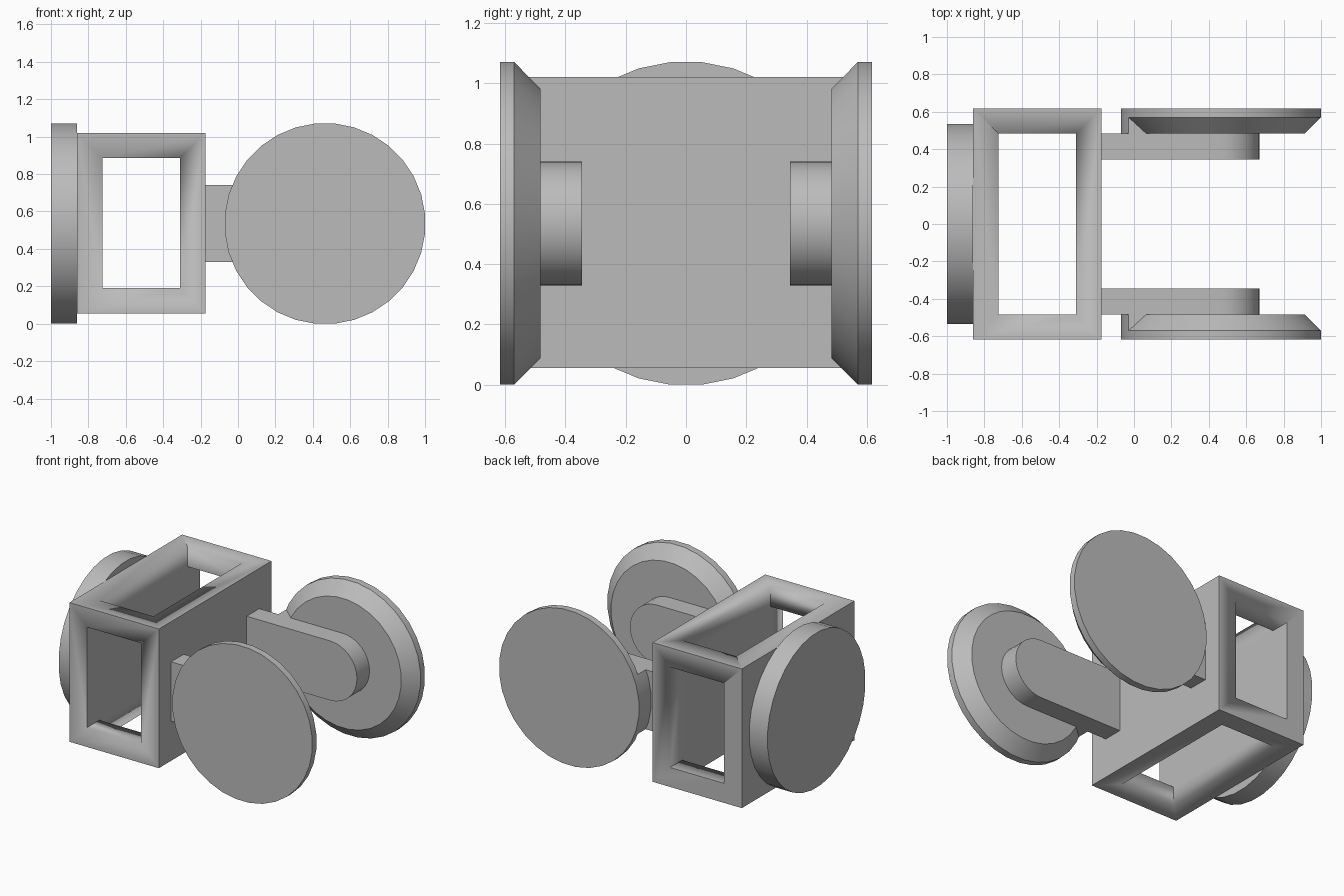
import bpy, bmesh, math
from mathutils import Vector

cube = bpy.data.objects.get("Cube")
if cube:
    bpy.data.objects.remove(cube, do_unlink=True)

grey = bpy.data.materials.new("plain_grey")
grey.use_nodes = True
grey.diffuse_color = (0.5, 0.5, 0.5, 1)
grey.node_tree.nodes["Principled BSDF"].inputs["Base Color"].default_value = (0.5, 0.5, 0.5, 1)

MID = 0.535                # height of all wheel and arm centres
WHEEL_X = 0.465            # side wheel centre
SEG = 32
R = 0.535 / math.cos(math.pi / SEG)
ARM_R = 0.206


def loft(name, loops):
    """Join equal-length loops of points into a capped solid."""
    bm = bmesh.new()
    rings = [[bm.verts.new(p) for p in loop] for loop in loops]
    n = len(rings[0])
    for a, b in zip(rings, rings[1:]):
        for i in range(n):
            j = (i + 1) % n
            bm.faces.new((a[i], a[j], b[j], b[i]))
    bm.faces.new(rings[0])
    bm.faces.new(rings[-1])
    bmesh.ops.recalc_face_normals(bm, faces=bm.faces)
    mesh = bpy.data.meshes.new(name)
    bm.to_mesh(mesh)
    bm.free()
    mesh.materials.append(grey)
    obj = bpy.data.objects.new(name, mesh)
    bpy.context.collection.objects.link(obj)
    bpy.ops.object.select_all(action='DESELECT')
    obj.select_set(True)
    bpy.context.view_layer.objects.active = obj
    bpy.ops.object.shade_smooth_by_angle(angle=math.radians(30))
    return obj


def box(name, lo, hi):
    corners = ((lo[0], lo[1]), (hi[0], lo[1]), (hi[0], hi[1]), (lo[0], hi[1]))
    return loft(name, [[Vector((x, y, z)) for x, y in corners] for z in (lo[2], hi[2])])


def circle(r):
    step = math.tau / SEG
    return [(r * math.cos((i + .5) * step), r * math.sin((i + .5) * step)) for i in range(SEG)]


def upright(outline, y):
    """Place a flat outline in a plane facing the front, around the wheel centre."""
    return [Vector((WHEEL_X + u, y, MID + v)) for u, v in outline]


# Box frame with openings through front to back and top to bottom
frame = box("box_frame", (-0.86, -0.617, 0.055), (-0.175, 0.617, 1.02))
cutters = [box("front_cutter", (-0.725, -0.8, 0.19), (-0.31, 0.8, 0.885)),
           box("top_cutter", (-0.725, -0.483, -0.2), (-0.31, 0.483, 1.3))]
bpy.context.view_layer.objects.active = frame
for cutter in cutters:
    cutter.hide_render = True
    mod = frame.modifiers.new("opening", 'BOOLEAN')
    mod.operation = 'DIFFERENCE'
    mod.solver = 'EXACT'
    mod.object = cutter
    bpy.ops.object.modifier_apply(modifier=mod.name)
    bpy.data.objects.remove(cutter, do_unlink=True)

# Plain wheel on the end wall
loft("end_wheel", [[Vector((x, u, MID + v)) for u, v in circle(R)] for x in (-1, -0.86)])

# Outlines for the arm and for the unbevelled block between arm and wheel
turns = [math.pi * (i / 16 - .5) for i in range(17)]
arm = [(ARM_R * math.cos(a), ARM_R * math.sin(a)) for a in turns]
arm += [(-0.64, ARM_R), (-0.64, -ARM_R)]
edge = -math.sqrt(0.535 ** 2 - ARM_R ** 2)
inner = [p for p in circle(R) if p[0] < 0 and abs(p[1]) < ARM_R - 0.01]
block = [(-0.3, ARM_R), (edge, ARM_R)] + inner + [(edge, -ARM_R), (-0.3, -ARM_R)]

# Bevelled wheel, arm and block on each side
for side, s in (("front", -1), ("back", 1)):
    loft(side + "_wheel", [upright(circle(r), s * y)
                           for r, y in ((R, 0.617), (R, 0.57), (R - 0.088, 0.483))])
    loft(side + "_arm", [upright(arm, s * y) for y in (0.345, 0.483)])
    loft(side + "_arm_block", [upright(block, s * y) for y in (0.483, 0.57)])
